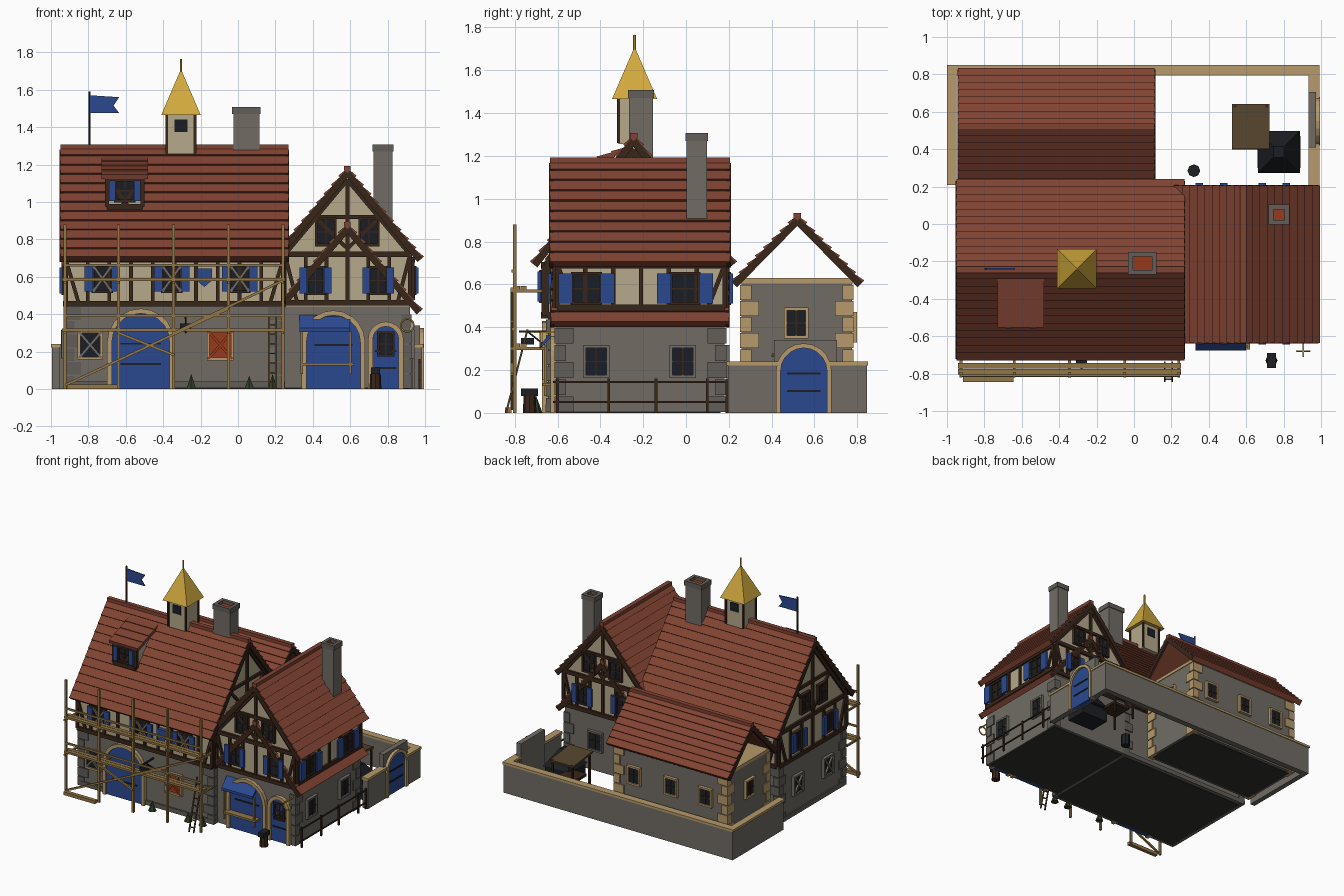
import bpy, bmesh, math
from mathutils import Matrix, Vector

if "Cube" in bpy.data.objects:
    bpy.data.objects.remove(bpy.data.objects["Cube"])

def lin(h):
    return [(int(h[i:i + 2], 16) / 255) ** 2.2 for i in (0, 2, 4)] + [1]
COL = dict(roof='804536', timber='3b2a20', plaster='b4a78a', stone='706b64', quoin='625e58', tan='b4986a',
           blue='2f4a8e', glass='20242a', gold='d0a840', wood='927648', iron='222428', red='963c22',
           canopy='54452f', leaf='33402a', floor='343332')
MATS = {}
for k, h in COL.items():
    MATS[k] = bpy.data.materials.new(k)
    MATS[k].diffuse_color = lin(h)
PARTS = {}
I = Matrix.Identity(4)

def part(name, mat):
    return PARTS.setdefault(name, (bmesh.new(), mat))[0]

def prism(name, mat, pts, y0, y1, M=I):
    bm = part(name, mat)
    a = [bm.verts.new(M @ Vector((u, y0, z))) for u, z in pts]
    b = [bm.verts.new(M @ Vector((u, y1, z))) for u, z in pts]
    n = len(pts)
    bm.faces.new(a)
    bm.faces.new(b[::-1])
    for i in range(n):
        bm.faces.new((a[i], b[i], b[(i + 1) % n], a[(i + 1) % n]))

def box(name, mat, x0, x1, y0, y1, z0, z1, M=I):
    prism(name, mat, [(x0, z0), (x1, z0), (x1, z1), (x0, z1)], y0, y1, M)

def beam(name, mat, p, q, w=0.025, t=None, M=I):
    p, q = M @ Vector(p), M @ Vector(q)
    d = q - p
    m = Matrix.Translation((p + q) / 2) @ d.to_track_quat('Z', 'Y').to_matrix().to_4x4()
    bmesh.ops.create_cube(part(name, mat), size=1, matrix=m @ Matrix.Diagonal((w, t or w, d.length, 1)))

def cone(name, mat, x, y, z0, z1, r0, r1, seg=8, rot=0):
    m = Matrix.Translation((x, y, (z0 + z1) / 2)) @ Matrix.Rotation(rot, 4, 'Z')
    bmesh.ops.create_cone(part(name, mat), cap_ends=True, segments=seg, radius1=r0, radius2=r1, depth=z1 - z0, matrix=m)

def face(side, d):
    # local frame of a wall: local -y is outward, d is its distance from the origin
    a = {'front': 0, 'right': 1, 'back': 2, 'left': 3}[side] * math.pi / 2
    return Matrix.Rotation(a, 4, 'Z') @ Matrix.Translation((0, -d, 0))

def window(M, u, z, w=0.1, h=0.13, trim='tan', shutter=0, cross=None, pane='glass'):
    box('panes_' + pane, pane, u - w / 2, u + w / 2, -.012, .01, z - h / 2, z + h / 2, M)
    f = .014
    for s in (-1, 1):
        a, b = u + s * w / 2, z + s * h / 2
        box('frame_' + trim, trim, a - f / 2, a + f / 2, -.024, .01, z - h / 2 - f / 2, z + h / 2 + f / 2, M)
        box('frame_' + trim, trim, u - w / 2, u + w / 2, -.024, .01, b - f / 2, b + f / 2, M)
        if shutter:
            c = u + s * (w + shutter) / 2
            box('shutters', 'blue', c - shutter / 2, c + shutter / 2, -.034, -.018, z - h / 2, z + h / 2, M)
        if cross:
            beam('window_boards_' + cross, cross, (u - s * w / 2, -.02, z - h / 2), (u + s * w / 2, -.02, z + h / 2), .014, M=M)
    if not cross:
        box('muntins', 'timber', u - .003, u + .003, -.018, 0, z - h / 2, z + h / 2, M)
        box('muntins', 'timber', u - w / 2, u + w / 2, -.018, 0, z - .003, z + .003, M)

def arch(u, w, h, n=10):
    r = w / 2
    return [(u - r, 0)] + [(u - r * math.cos(i * math.pi / n), h - r + r * math.sin(i * math.pi / n))
                           for i in range(n + 1)] + [(u + r, 0)]

def door(M, u, w, h, trim=.026):
    prism('arched_doors', 'blue', arch(u, w - 2 * trim, h - trim), -.012, .02, M)
    prism('door_arches', 'tan', arch(u, w, h) + arch(u, w - 2 * trim, h - trim)[::-1], -.028, .02, M)
    for z in (.3, .55):
        box('hinges', 'iron', u - w * .3, u + w * .3, -.018, 0, h * z, h * z + .01, M)

def roof(name, axis, c, half, ridge, eave, a0, a1, n, step=.012, th=.03):
    # sawtooth tile courses on both slopes, bargeboards tucked below and a ridge cap
    M = face('right', 0) if axis == 'x' else I
    y0, y1 = (-a1, -a0) if axis == 'x' else (a0, a1)
    dz = ridge - eave
    L = math.hypot(half, dz)
    for s in (-1, 1):
        P = lambda t, o: (c + s * (t * half + o * dz / L), ridge - t * dz + o * half / L)
        pts = []
        for i in range(n):
            pts += [P(i / n, 0), P((i + 1) / n, step)]
        prism(name, 'roof', pts + [P(1, -th), (c, ridge - th * L / half)], y0, y1, M)
        x, z = P(1, -.016)
        for y in (y0 + .006, y1 - .006):
            beam(name + '_bargeboards', 'timber', (c, y, ridge - .016 * L / half), (x, y, z), .02, .034, M)
    beam(name + '_ridge', 'roof', (c, y0, ridge), (c, y1, ridge), .035, .025, M)

def timbers(M, u0, u1, z0, z1, posts, peak=None):
    for z in (z0, z1):
        box('timber_frame', 'timber', u0, u1, -.016, .01, z - .015, z + .015, M)
    for i in range(posts + 1):
        u = u0 + (u1 - u0) * i / posts
        box('timber_frame', 'timber', u - .01, u + .01, -.014, .01, z0, z1, M)
    w = (u1 - u0) / posts * .6
    for s, u in ((1, u0), (-1, u1)):
        beam('timber_frame', 'timber', (u, -.004, z1), (u + s * w, -.004, z0), .02, M=M)
    if peak:
        c, H = (u0 + u1) / 2, (u1 - u0) / 2
        beam('timber_frame', 'timber', (c, -.004, z1), (c, -.004, peak), .022, M=M)
        k = (peak - z1)
        for s in (-1, 1):
            beam('timber_frame', 'timber', (c + s * H, -.004, z1), (c, -.004, peak), .024, M=M)
            beam('timber_frame', 'timber', (c, -.004, z1 + .03), (c + s * H * .5, -.004, z1 + k * .48), .02, M=M)
        beam('timber_frame', 'timber', (c - H * .48, -.004, z1 + k * .5), (c + H * .48, -.004, z1 + k * .5), .022, M=M)

def quoins(name, mat, x, y, sx, sy, top):
    n = round(top / .075)
    for i in range(n):
        a, b = (.08, .045) if i % 2 else (.045, .08)
        z = top * i / n
        xs, ys = sorted((x + sx * .008, x - sx * a)), sorted((y + sy * .008, y - sy * b))
        box(name, mat, *xs, *ys, z + .003, z + top / n - .003)

# floors and masonry storeys
for x0, x1, y0, y1 in ((-.9, .22, -.63, .15), (.25, .91, -.59, .16), (-.88, .05, .28, .75)):
    box('floor_slabs', 'floor', x0, x1, y0, y1, 0, .02)
box('main_stone_storey', 'stone', -.92, .24, -.645, .17, .005, .45)
box('main_plinth', 'quoin', -.93, .25, -.655, .18, .005, .04)
box('wing_stone_storey', 'stone', .24, .92, -.605, .18, .005, .45)
box('rear_wing_walls', 'stone', -.9, .07, .26, .775, .005, .61)
box('rear_wall_plate', 'tan', -.905, .075, .255, .78, .605, .63)
for sy, y in ((-1, -.645), (1, .17)):
    for sx, x in ((-1, -.92), (1, .24)):
        quoins('main_quoins', 'quoin', x, y, sx, sy, .44)
for sy, y in ((-1, -.605), (1, .18)):
    quoins('wing_quoins', 'quoin', .92, y, 1, sy, .4)
for sx, x in ((-1, -.9), (1, .07)):
    for sy, y in ((-1, .26), (1, .775)):
        quoins('rear_quoins', 'tan', x, y, sx, sy, .6)
# plaster upper storeys with gables
prism('main_upper_storey', 'plaster', [(-.66, .44), (.18, .44), (.18, .71), (-.245, 1.25), (-.66, .71)], -.24, .92, face('right', 0))
prism('wing_upper_storey', 'plaster', [(.24, .44), (.93, .44), (.93, .73), (.585, 1.14), (.24, .73)], -.61, .185)
# roofs
roof('main_roof', 'x', -.245, .475, 1.295, .70, -.95, .27, 12)
roof('wing_roof', 'y', .585, .4, 1.18, .70, -.635, .205, 10)
roof('wing_skirt_roof', 'y', .585, .395, .88, .42, -.63, .2, 9)
roof('rear_roof', 'x', .52, .305, .92, .61, -.94, .11, 8)
# timber framing
F, W = face('front', .66), face('front', .61)
R, B, Lf, G = face('right', .93), face('back', .185), face('left', .92), face('right', .24)
timbers(F, -.92, .24, .455, .69, 10)
timbers(W, .25, .92, .46, .72, 6, 1.12)
timbers(R, -.6, .18, .49, .69, 6)
timbers(B, -.92, -.25, .46, .72, 6, 1.12)
timbers(face('back', .18), -.23, .91, .455, .69, 10)
timbers(Lf, -.17, .65, .455, .71, 6, 1.23)
timbers(G, -.65, .17, .455, .71, 6, 1.23)
# upper windows
for u in (-.725, -.355, .01):
    window(F, u, .59, .1, .14, 'timber', .045, cross='stone')
for M, us, w, s in ((W, (.415, .75), .09, .04), (B, (-.75, -.415), .09, .04), (R, (-.465, -.005), .13, .065), (Lf, (.05, .43), .09, .045)):
    for u in us:
        window(M, u, .58, w, .14, 'timber', s)
for M, us in ((W, (.47, .70)), (B, (-.70, -.47)), (Lf, (.14, .35))):
    for u in us:
        window(M, u, .84, .1, .14, 'timber')
prism('shield', 'blue', [(-.22, .645), (-.22, .58), (-.18, .545), (-.14, .58), (-.14, .645)], -.03, 0, F)
# ground floor openings
S, T = face('front', .645), face('front', .605)
window(S, -.79, .235, .12, .14, cross='stone')
window(S, -.095, .235, .13, .15, cross='red', pane='red')
door(S, -.52, .36, .43)
door(T, .51, .34, .42)
door(T, .79, .19, .36)
window(T, .79, .24, .08, .12, 'timber')
for u in (-.42, -.015):
    window(face('right', .92), u, .24, .11, .14, 'stone')
for u in (.05, .42):
    window(face('left', .92), u, .24, .11, .14, 'stone', cross='stone')
window(face('back', .18), -.65, .24, .11, .14, 'stone')
for u in (.1, .42, .72):
    window(face('back', .775), u, .4)
window(face('right', .07), .515, .42)
window(face('left', .9), -.515, .42)
# shop awning and counter
prism('awning', 'blue', [(-.61, .395), (-.675, .325), (-.675, .305), (-.61, .375)], -.6, -.33, face('right', 0))
for x in (.34, .6):
    beam('counter_frame', 'wood', (x, -.655, .08), (x, -.655, .31), .014)
box('counter', 'wood', .34, .62, -.67, -.61, .125, .14)
# dormer
box('dormer_body', 'plaster', -.7, -.51, -.525, -.3, .96, 1.14)
D = face('front', .525)
timbers(D, -.7, -.51, .975, 1.13, 1)
window(D, -.605, 1.06, .1, .11, 'timber', .035)
for i in range(4):
    y, z = -.55 + .068 * i, 1.135 + .025 * i
    beam('dormer_roof', 'roof', (-.605, y, z), (-.605, y + .08, z + .022), .25, .025)
# turret
cx, cy = -.305, -.24
box('turret', 'plaster', cx - .075, cx + .075, cy - .075, cy + .075, 1.255, 1.47)
for sx in (-1, 1):
    for sy in (-1, 1):
        beam('turret_posts', 'timber', (cx + sx * .075, cy + sy * .075, 1.26), (cx + sx * .075, cy + sy * .075, 1.47), .014)
for side, d, u in (('front', .315, cx), ('back', -.165, -cx)):
    box('turret_openings', 'glass', u - .035, u + .035, -.006, .01, 1.375, 1.44, face(side, d))
cone('spire', 'gold', cx, cy, 1.465, 1.71, .149, 0, 4, math.pi / 4)
cone('finial', 'gold', cx, cy, 1.69, 1.765, .007, .007, 6)
# chimneys with hollow tops
for x, y, w, d, z0, z1 in ((.045, -.21, .14, .11, 1.1, 1.5), (.775, .05, .1, .095, .85, 1.3)):
    box('chimneys', 'stone', x - w / 2, x + w / 2, y - d / 2, y + d / 2, z0, z1 - .03)
    box('chimney_flues', 'red', x - w / 2 + .02, x + w / 2 - .02, y - d / 2 + .02, y + d / 2 - .02, z0, z1 - .015)
    for s in (-1, 1):
        a, b = x + s * w / 2, y + s * d / 2
        box('chimney_rims', 'quoin', *sorted((a + s * .006, a - s * .02)), y - d / 2 - .006, y + d / 2 + .006, z1 - .03, z1 + .008)
        box('chimney_rims', 'quoin', x - w / 2, x + w / 2, *sorted((b + s * .006, b - s * .02)), z1 - .03, z1 + .008)
# flag
cone('flag_pole', 'timber', -.795, -.24, 1.28, 1.59, .006, .006, 6)
prism('flag', 'blue', [(-.79, 1.57), (-.635, 1.56), (-.665, 1.515), (-.635, 1.475), (-.79, 1.475)], -.244, -.236)
# scaffold
for x in (-.925, -.64, -.345, -.05, .24):
    beam('scaffold_poles', 'wood', (x, -.8, 0), (x, -.8, .88), .016)
    for z in (.3, .57):
        beam('scaffold_putlogs', 'wood', (x, -.82, z), (x, -.66, z), .014)
for z in (.315, .585):
    for y in (-.79, -.758):
        box('scaffold_planks', 'wood', -.94, .25, y - .014, y + .014, z - .008, z + .008)
    box('scaffold_rails', 'wood', -.93, .245, -.815, -.805, z + .07, z + .084)
beam('scaffold_braces', 'wood', (-.925, -.812, .02), (-.05, -.812, .43), .014)
beam('scaffold_braces', 'wood', (-.34, -.812, .3), (.24, -.812, .58), .014)
beam('scaffold_braces', 'wood', (-.64, -.812, .3), (-.34, -.812, .18), .014)
box('plank_pile', 'wood', -.915, -.645, -.845, -.815, 0, .025)
for x in (.165, .205):
    beam('ladder', 'canopy', (x, -.84, 0), (x, -.74, .39), .009)
for i in range(7):
    t = (i + .7) / 7.6
    beam('ladder', 'canopy', (.165, -.84 + .1 * t, .39 * t), (.205, -.84 + .1 * t, .39 * t), .007)
# hanging lantern, ring sign, anvil, shrubs
beam('lantern_bracket', 'iron', (-.28, -.64, .38), (-.28, -.78, .38), .01)
beam('lantern_bracket', 'iron', (-.28, -.64, .3), (-.28, -.74, .38), .008)
box('lantern', 'iron', -.31, -.25, -.77, -.71, .32, .35)
bpy.ops.mesh.primitive_torus_add(location=(.905, -.68, .34), rotation=(math.pi / 2, 0, 0), major_radius=.034,
                                 minor_radius=.005, major_segments=20, minor_segments=6)
bpy.context.object.name = 'ring_sign'
bpy.context.object.data.materials.append(MATS['gold'])
beam('sign_bracket', 'gold', (.905, -.61, .376), (.905, -.71, .376), .008)
cone('anvil_block', 'timber', .735, -.73, 0, .08, .032, .028)
box('anvil', 'iron', .71, .76, -.77, -.69, .08, .115)
for x, h in ((-.25, .08), (.06, .07), (.185, .08)):
    cone('shrubs', 'leaf', x, -.7, 0, h, .03, 0, 6)
# side fence
for y in (-.6, -.36, -.14, .1, .19):
    beam('fence', 'timber', (.97, y, 0), (.97, y, .16), .012)
for z in (.05, .145):
    beam('fence', 'timber', (.97, -.62, z), (.97, .19, z), .009)
# courtyard wall with coping and gate
for x0, x1, y0, y1 in ((-.995, -.955, .215, .845), (-.995, .985, .8, .845), (.94, .985, .195, .845)):
    gate = x0 > 0
    for a, b in (((y0, .43), (.67, y1)) if gate else ((y0, y1),)):
        box('yard_wall', 'stone', x0, x1, a, b, 0, .225)
        box('yard_coping', 'tan', x0 - .006, x1 + .006, a - .006, b + .006, .222, .24)
box('gate_block', 'stone', .932, .972, .41, .705, 0, .34)
door(face('right', .967), .55, .26, .325, .022)
# courtyard canopy, forge hood and barrel
beam('canopy', 'canopy', (.625, .4, .27), (.625, .64, .24), .2, .015)
for x in (.54, .71):
    for y in (.42, .63):
        beam('canopy_posts', 'timber', (x, y, 0), (x, y, .25), .014)
box('workbench', 'timber', .55, .7, .44, .6, .09, .11)
box('forge_base', 'iron', .66, .89, .3, .47, 0, .1)
cone('forge_hood', 'iron', .775, .385, .1, .23, .16, .04, 4, math.pi / 4)
cone('barrel', 'iron', .32, .285, 0, .09, .034, .034)

# turn the collected geometry into objects
for name, (bm, mat) in PARTS.items():
    bmesh.ops.recalc_face_normals(bm, faces=bm.faces[:])
    me = bpy.data.meshes.new(name)
    bm.to_mesh(me)
    bm.free()
    me.materials.append(MATS[mat])
    bpy.context.collection.objects.link(bpy.data.objects.new(name, me))

for m in bpy.data.materials:
    if m.users and not m.is_grease_pencil:
        m.use_nodes = True
        m.node_tree.nodes["Principled BSDF"].inputs["Base Color"].default_value = m.diffuse_color
